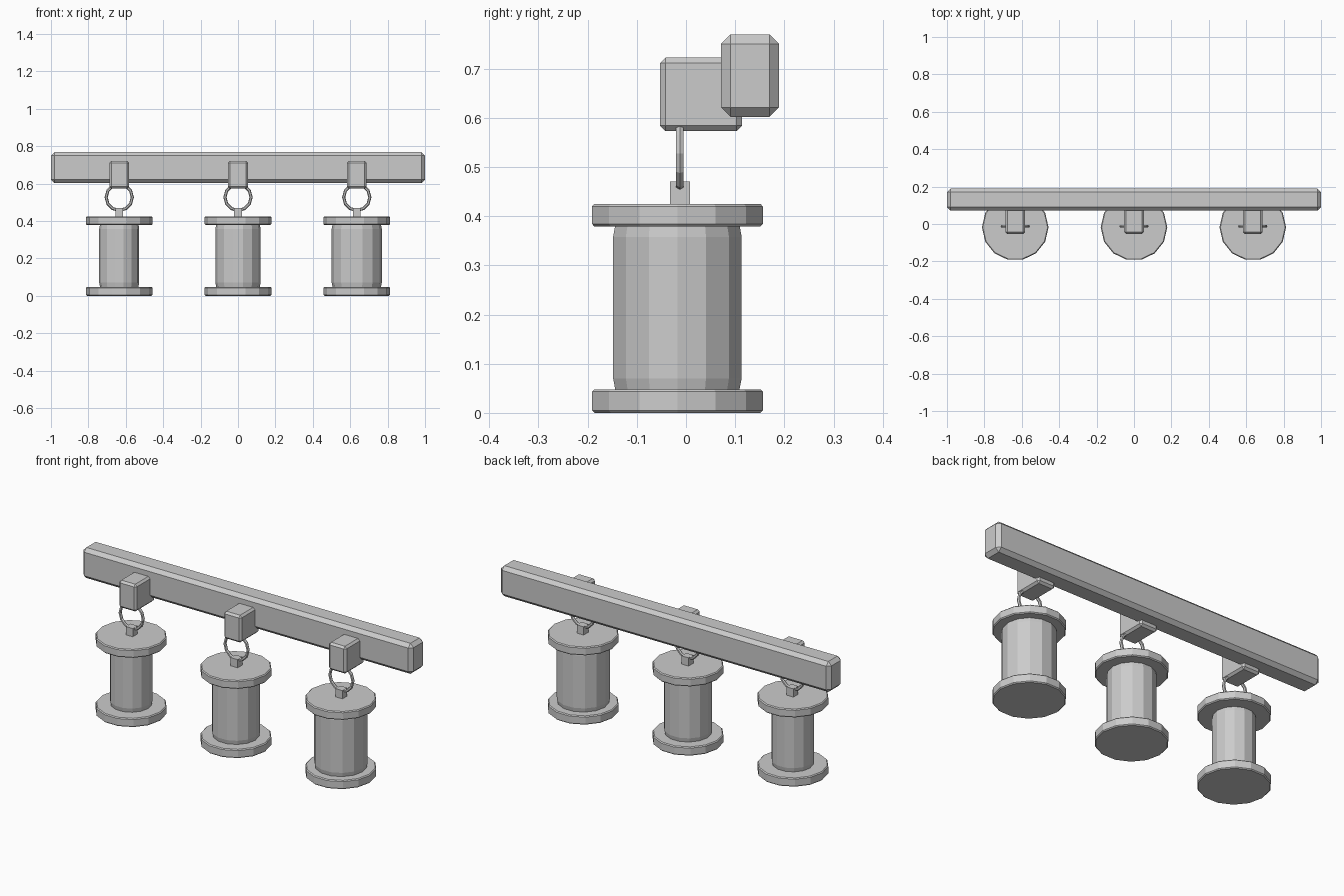
import bpy
import bmesh
from math import cos, sin, pi
from mathutils import Matrix

cube = bpy.data.objects.get("Cube")
if cube:
    bpy.data.objects.remove(cube)

grey = bpy.data.materials.new("plain_grey")
grey.use_nodes = True
colour = (0.6, 0.6, 0.6, 1)
grey.diffuse_color = colour
grey.node_tree.nodes["Principled BSDF"].inputs["Base Color"].default_value = colour


def finish(bm, name):
    bmesh.ops.recalc_face_normals(bm, faces=bm.faces)
    mesh = bpy.data.meshes.new(name)
    bm.to_mesh(mesh)
    bm.free()
    mesh.materials.append(grey)
    obj = bpy.data.objects.new(name, mesh)
    bpy.context.collection.objects.link(obj)
    return obj


def box(name, low, high, chamfer=0):
    """Box between two corners, with single-segment chamfered edges."""
    size = [b - a for a, b in zip(low, high)]
    middle = [(a + b) / 2 for a, b in zip(low, high)]
    bm = bmesh.new()
    bmesh.ops.create_cube(bm, size=1, matrix=Matrix.Translation(middle) @ Matrix.Diagonal((*size, 1)))
    if chamfer:
        bmesh.ops.bevel(bm, geom=bm.edges[:], offset=chamfer, segments=1, affect='EDGES')
    return finish(bm, name)


def lathe(name, x, y, profile, sides=14):
    """Closed solid turned around a vertical axis from (radius, height) pairs."""
    bm = bmesh.new()
    rings = [[bm.verts.new((x + r * cos(2 * pi * i / sides), y + r * sin(2 * pi * i / sides), z))
              for i in range(sides)] for r, z in profile]
    for a, b in zip(rings, rings[1:]):
        for i in range(sides):
            j = (i + 1) % sides
            bm.faces.new((a[i], a[j], b[j], b[i]))
    bm.faces.new(rings[0])
    bm.faces.new(rings[-1])
    return finish(bm, name)


def disc(name, x, y, radius, bottom, top, chamfer=0.005):
    inner = radius - chamfer
    lathe(name, x, y, [(inner, bottom), (radius, bottom + chamfer),
                       (radius, top - chamfer), (inner, top)])


def ring(name, x, y, z, major, minor, around=12, tube=6):
    """Upright ring facing the front."""
    bm = bmesh.new()
    loops = []
    for i in range(around):
        a = 2 * pi * i / around
        loop = []
        for k in range(tube):
            t = 2 * pi * k / tube
            r = major + minor * cos(t)
            loop.append(bm.verts.new((x + r * cos(a), y + minor * sin(t), z + r * sin(a))))
        loops.append(loop)
    for i in range(around):
        a, b = loops[i], loops[(i + 1) % around]
        for k in range(tube):
            m = (k + 1) % tube
            bm.faces.new((a[k], a[m], b[m], b[k]))
    return finish(bm, name)


# Long beam at the back
box("beam", (-1, 0.071, 0.602), (1, 0.189, 0.769), 0.019)

# Three hanging spools, each body wider than the last
axis_y = -0.0175
for side, x, radius in (("right", -0.635, 0.107), ("middle", 0, 0.121), ("left", 0.635, 0.134)):
    box(side + "_bracket", (x - 0.053, -0.053, 0.573), (x + 0.053, 0.114, 0.722), 0.011)
    ring(side + "_ring", x, -0.0125, 0.527, 0.07, 0.0085)
    box(side + "_tab", (x - 0.021, -0.033, 0.415), (x + 0.021, 0.008, 0.47))
    disc(side + "_top_disc", x, axis_y, 0.178, 0.379, 0.425)
    lathe(side + "_spool_body", x, axis_y, [(radius - 0.006, 0.04), (radius, 0.07),
                                            (radius, 0.358), (radius - 0.006, 0.39)])
    disc(side + "_bottom_disc", x, axis_y, 0.178, 0, 0.048)
